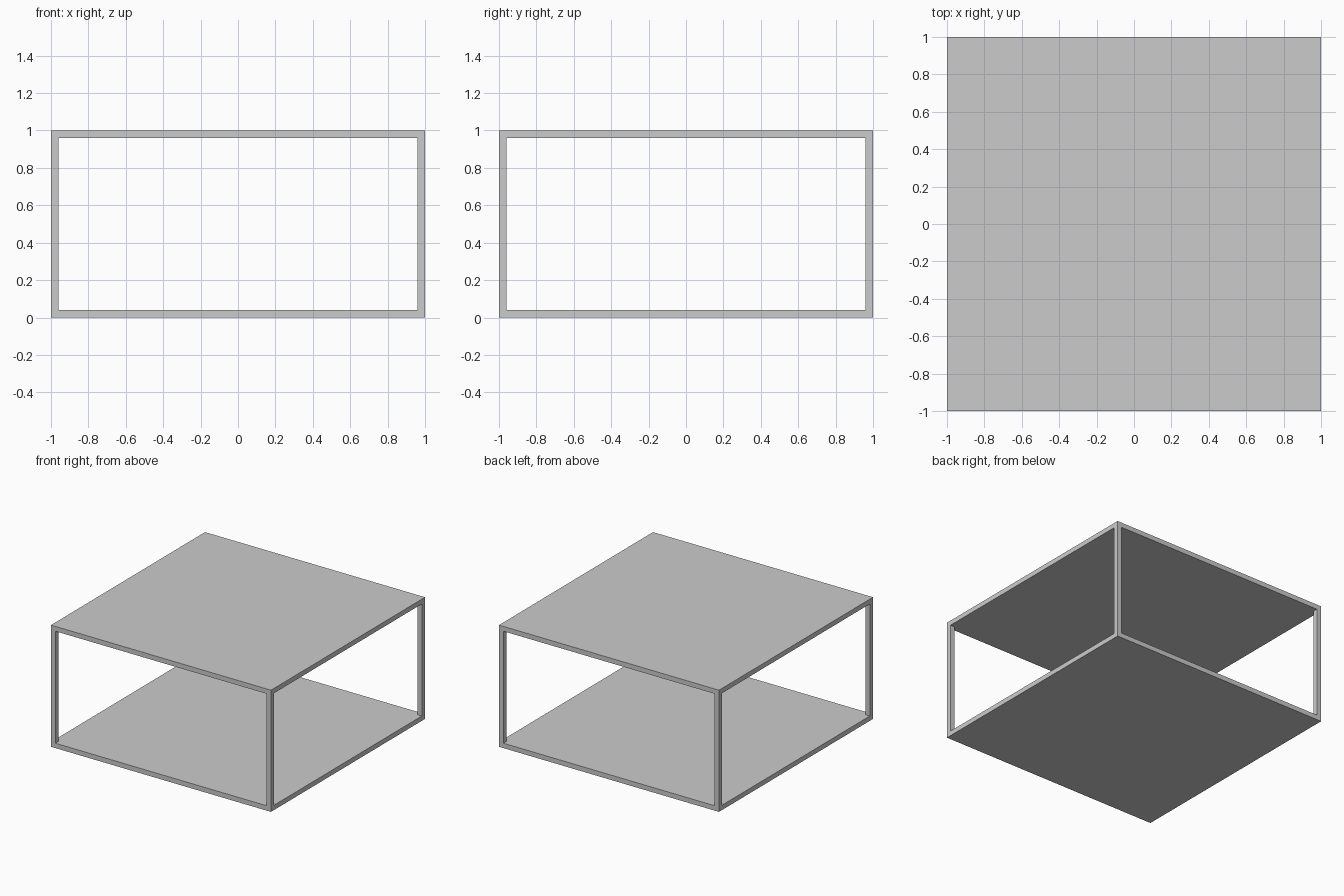
import bpy

if "Cube" in bpy.data.objects:
    bpy.data.objects.remove(bpy.data.objects["Cube"])

T = 0.04   # panel and post thickness
W = 2.0    # overall width and depth
H = 1.0    # overall height


def box(name, centre, size):
    bpy.ops.mesh.primitive_cube_add(size=1, location=centre)
    ob = bpy.context.object
    ob.name = name
    ob.scale = size
    bpy.ops.object.transform_apply(location=False, rotation=False, scale=True)
    return ob


# Flat panels
box("bottom_panel", (0, 0, T / 2), (W, W, T))
box("top_panel", (0, 0, H - T / 2), (W, W, T))

# Corner posts between the panels
offset = (W - T) / 2
for side, sx in (("left", -1), ("right", 1)):
    for end, sy in (("front", -1), ("back", 1)):
        box(f"{end}_{side}_post", (sx * offset, sy * offset, H / 2), (T, T, H - 2 * T))
